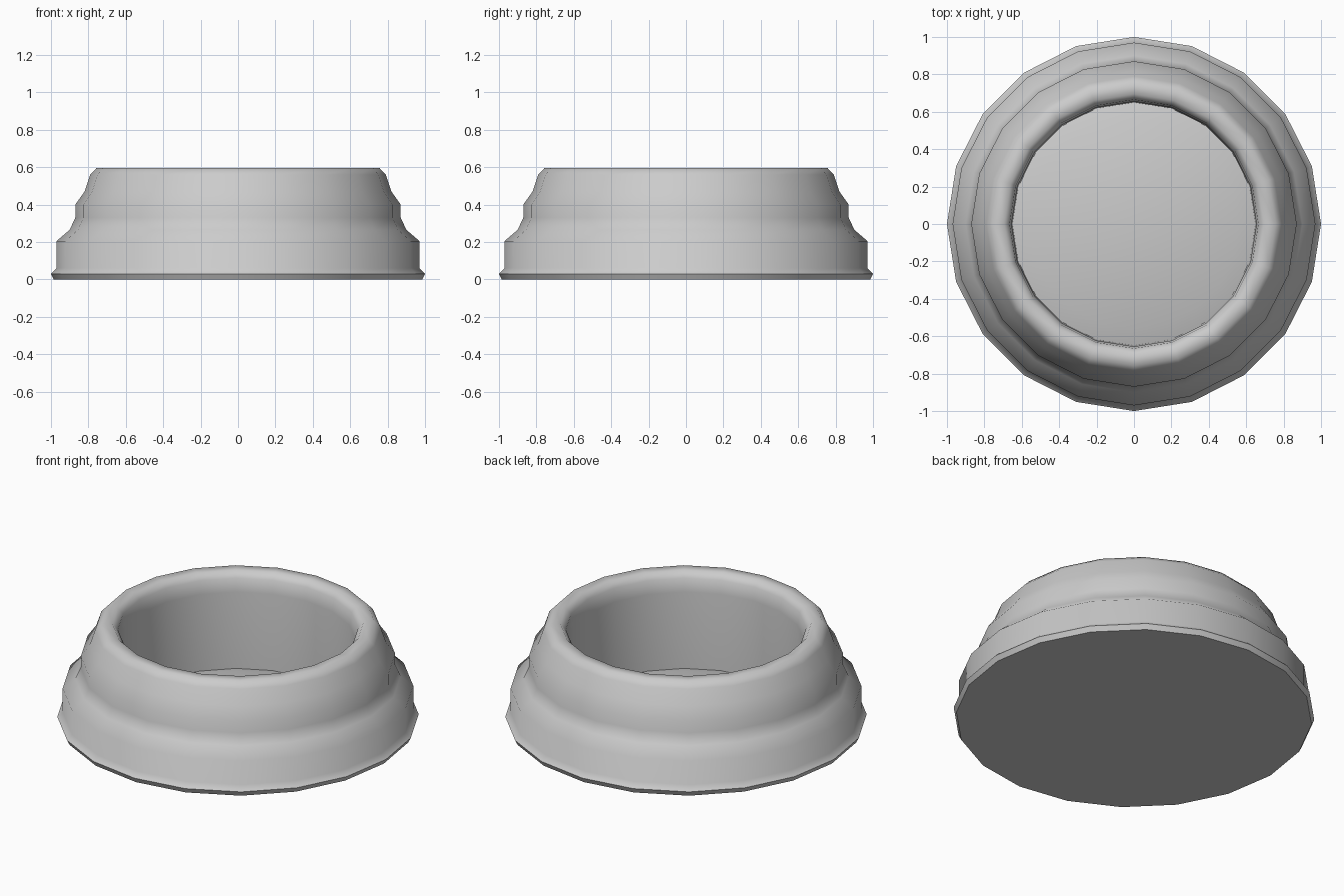
import bpy, bmesh, math

if "Cube" in bpy.data.objects:
    bpy.data.objects.remove(bpy.data.objects["Cube"])

SIDES = 20

# bowl cross-section (radius, height): outside from foot to rim, then the inside
PROFILE = [
    (0.985, 0.0), (1.0, 0.03), (0.97, 0.06), (0.97, 0.205),
    (0.90, 0.265), (0.87, 0.33), (0.87, 0.40), (0.82, 0.47),
    (0.79, 0.56), (0.757, 0.595), (0.695, 0.595), (0.665, 0.56),
    (0.655, 0.48), (0.65, 0.015), (0.56, 0.04),
]
FLOOR_CENTRE = 0.11


def lathe(name, profile, top_centre):
    bm = bmesh.new()
    rings = []
    for r, z in profile:
        rings.append([bm.verts.new((r * math.cos(2 * math.pi * i / SIDES),
                                    r * math.sin(2 * math.pi * i / SIDES), z))
                      for i in range(SIDES)])
    for a, b in zip(rings, rings[1:]):
        for i in range(SIDES):
            j = (i + 1) % SIDES
            bm.faces.new((a[i], a[j], b[j], b[i]))
    # flat underside
    bm.faces.new(list(reversed(rings[0])))
    # gently raised bowl floor
    c = bm.verts.new((0, 0, top_centre))
    for i in range(SIDES):
        bm.faces.new((rings[-1][i], rings[-1][(i + 1) % SIDES], c))
    bmesh.ops.recalc_face_normals(bm, faces=bm.faces)
    mesh = bpy.data.meshes.new(name)
    bm.to_mesh(mesh)
    bm.free()
    obj = bpy.data.objects.new(name, mesh)
    bpy.context.collection.objects.link(obj)
    return obj


bowl = lathe("bowl", PROFILE, FLOOR_CENTRE)
bpy.context.view_layer.objects.active = bowl
bowl.select_set(True)
bpy.ops.object.shade_smooth_by_angle(angle=math.radians(62))
